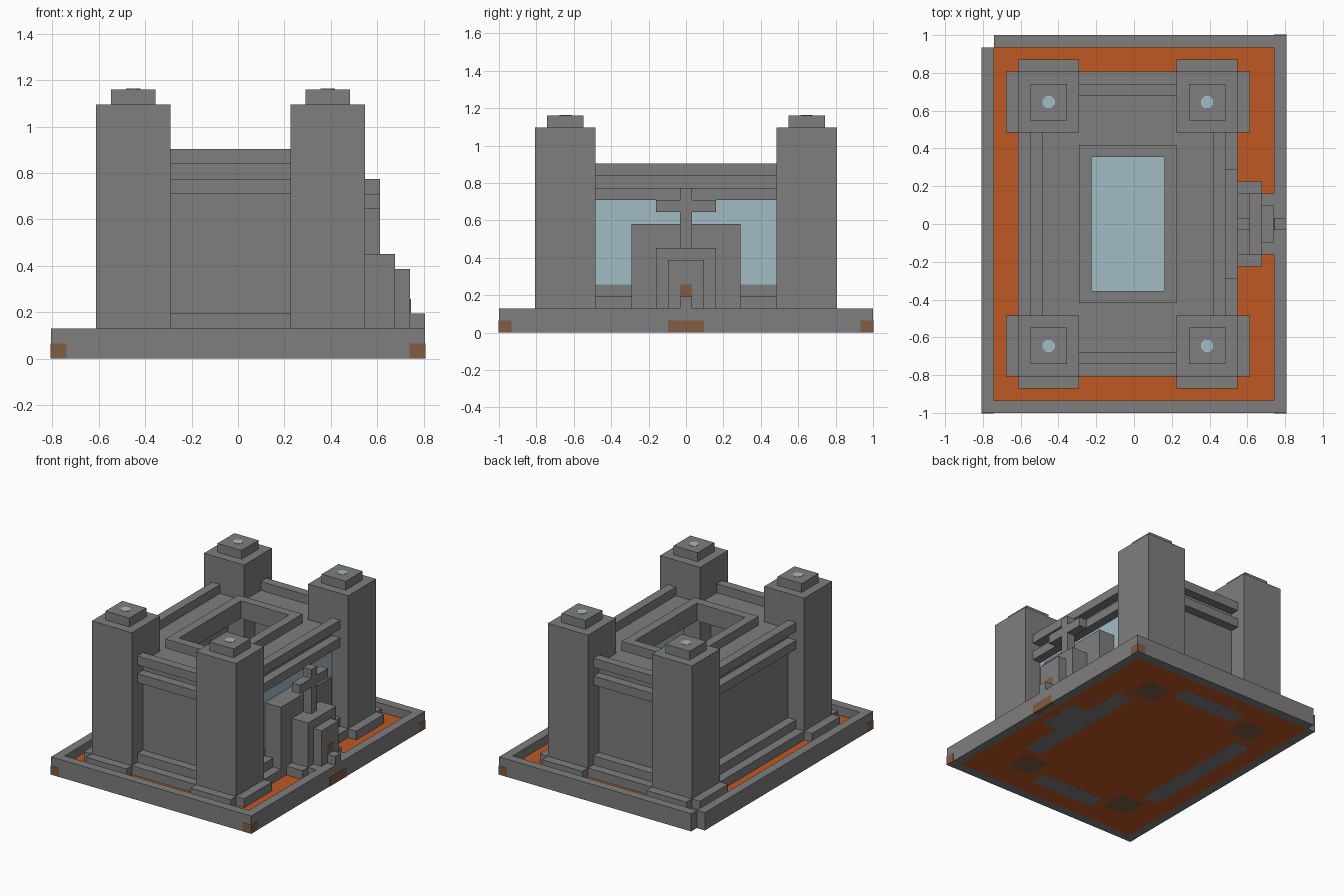
import bpy, bmesh
from mathutils import Matrix, Vector

cube = bpy.data.objects.get("Cube")
if cube:
    bpy.data.objects.remove(cube, do_unlink=True)

U = 2 / 31                       # one building block
ORIGIN = Vector((12.5, 15.5, 0))


def material(name, rgb):
    m = bpy.data.materials.new(name)
    m.use_nodes = True
    col = (*rgb, 1)
    m.diffuse_color = col
    m.node_tree.nodes["Principled BSDF"].inputs["Base Color"].default_value = col
    return m


STONE = material("grey stone", (0.21, 0.21, 0.21))
CLAY = material("orange clay", (0.52, 0.10, 0.016))
GLASS = material("pale blue glass", (0.36, 0.50, 0.56))
BROWN = material("brown lamp", (0.22, 0.11, 0.055))


def finish(name, bm, mat):
    mesh = bpy.data.meshes.new(name)
    bm.to_mesh(mesh)
    bm.free()
    mesh.materials.append(mat)
    ob = bpy.data.objects.new(name, mesh)
    bpy.context.collection.objects.link(ob)
    return ob


def blocks(name, mat, boxes):
    """One object made of boxes given as x, y and z ranges in blocks."""
    bm = bmesh.new()
    for xr, yr, zr in boxes:
        lo, hi = (Vector(c) for c in zip(xr, yr, zr))
        mid, size = (lo + hi) / 2 - ORIGIN, hi - lo
        bmesh.ops.create_cube(bm, size=1, matrix=Matrix.Translation(mid * U)
                              @ Matrix.Diagonal((*(size * U), 1)))
    return finish(name, bm, mat)


def ring(x0, x1, y0, y1, z, w=1):
    """Four boxes round a rectangle."""
    return [((x0, x1), (y0, y0 + w), z), ((x0, x1), (y1 - w, y1), z),
            ((x0, x0 + w), (y0 + w, y1 - w), z), ((x1 - w, x1), (y0 + w, y1 - w), z)]


def disc(name, mat, x, y, z):
    bm = bmesh.new()
    spot = Matrix.Translation((Vector((x, y, z)) - ORIGIN) * U) @ Matrix.Rotation(0.3927, 4, 'Z')
    bmesh.ops.create_cone(bm, cap_ends=True, segments=8, radius1=U * 0.54,
                          radius2=U * 0.54, depth=0.005, matrix=spot)
    return finish(name, bm, mat)


# Ground slab and its rim, with one back corner left out
blocks("ground", CLAY, [((1, 24), (1, 30), (0, 1))])
blocks("ground_rim", STONE, [((0, 25), (0, 1), (0, 2)), ((1, 25), (30, 31), (0, 2)),
                             ((0, 1), (1, 30), (0, 2)), ((24, 25), (1, 30), (0, 2))])

# Lamps set into the foot of the rim
e = 0.03
lamps = [((24, 25 + e), (14, 17), (0, 1))]
for x, y in ((0, 0), (24, 0), (24, 30)):
    lamps.append(((x - e, x + 1 + e), (y - e, y + 1 + e), (0.01, 1)))
blocks("rim_lamps", BROWN, lamps)

# Corner towers with stepped feet, caps and lights
for sx, x in (("right", 3), ("left", 16)):
    for sy, y in (("front", 3), ("back", 23)):
        tag = sy + "_" + sx
        fx = (x - 1, x + 5) if x == 3 else (x, x + 6)
        fy = (y - 1, y + 5) if y == 3 else (y, y + 6)
        blocks("tower_foot_" + tag, STONE, [(fx, (y, y + 5), (1, 2)), ((x, x + 5), fy, (1, 2))])
        blocks("tower_" + tag, STONE, [((x, x + 5), (y, y + 5), (1, 17))])
        blocks("tower_cap_" + tag, STONE, [((x + 1, x + 4), (y + 1, y + 4), (17, 18))])
        disc("tower_light_" + tag, GLASS, x + 2.5, y + 2.5, 18)

# Stepped wall base, cornice and parapet between the towers
blocks("wall_base", STONE, ring(3, 21, 3, 28, (1, 2), 2) + ring(4, 20, 4, 27, (2, 3)))
blocks("cornice", STONE, ring(4, 20, 4, 27, (11, 12), 2))
blocks("wall_neck", STONE, ring(5, 19, 5, 26, (12, 13)))
blocks("parapet", STONE, ring(4, 20, 4, 27, (13, 14)))

# Recessed wall panels, glazed on the doorway side
blocks("wall_panels", STONE, [((5, 19), (5, 6), (2, 11)), ((5, 19), (25, 26), (2, 11)),
                              ((5, 6), (6, 25), (2, 11)), ((18, 19), (6, 25), (2, 4))])
blocks("window", GLASS, [((18, 19), (6, 25), (4, 11))])
blocks("inner_floor", GLASS, [((6, 18), (6, 25), (1, 2))])

# Roof slab round an open skylight with a raised kerb
blocks("roof", STONE, [((5, 19), (5, 10), (12, 13)), ((5, 19), (21, 26), (12, 13)),
                       ((5, 9), (10, 21), (12, 13)), ((15, 19), (10, 21), (12, 13))])
blocks("skylight_kerb", STONE, ring(8, 16, 9, 22, (12, 14)))

# Doorway: screen wall, stepped porch, step and small lit opening
blocks("porch_footing", STONE, [((21, 23), (12, 19), (1, 2)), ((23, 24), (13, 18), (1, 2))])
blocks("screen_wall", STONE, [((19, 21), (11, 20), (2, 9))])
blocks("porch", STONE, [((21, 23), (13, 18), (2, 7)), ((23, 24), (14, 17), (2, 6))])
blocks("door_step", STONE, [((24, 25), (15, 16), (2, 3))])
blocks("door_light", BROWN, [((23.95, 24.05), (15, 16), (3, 4))])

# Cross above the porch
blocks("cross", STONE, [((21, 22), (15, 16), (7, 12)), ((21, 22), (13, 18), (10, 11))])

# Footprint of the walls on the underside
under = (-0.005, 0.05)
blocks("footprint", STONE, [((8, 16), (3, 5), under), ((8, 16), (26, 28), under),
                            ((3, 5), (8, 23), under), ((19, 21), (8, 23), under),
                            ((21, 23), (13, 18), under)])
blocks("tower_footprint", BROWN, [((x, x + 3), (y, y + 3), under)
                                  for x in (4, 17) for y in (4, 24)])
